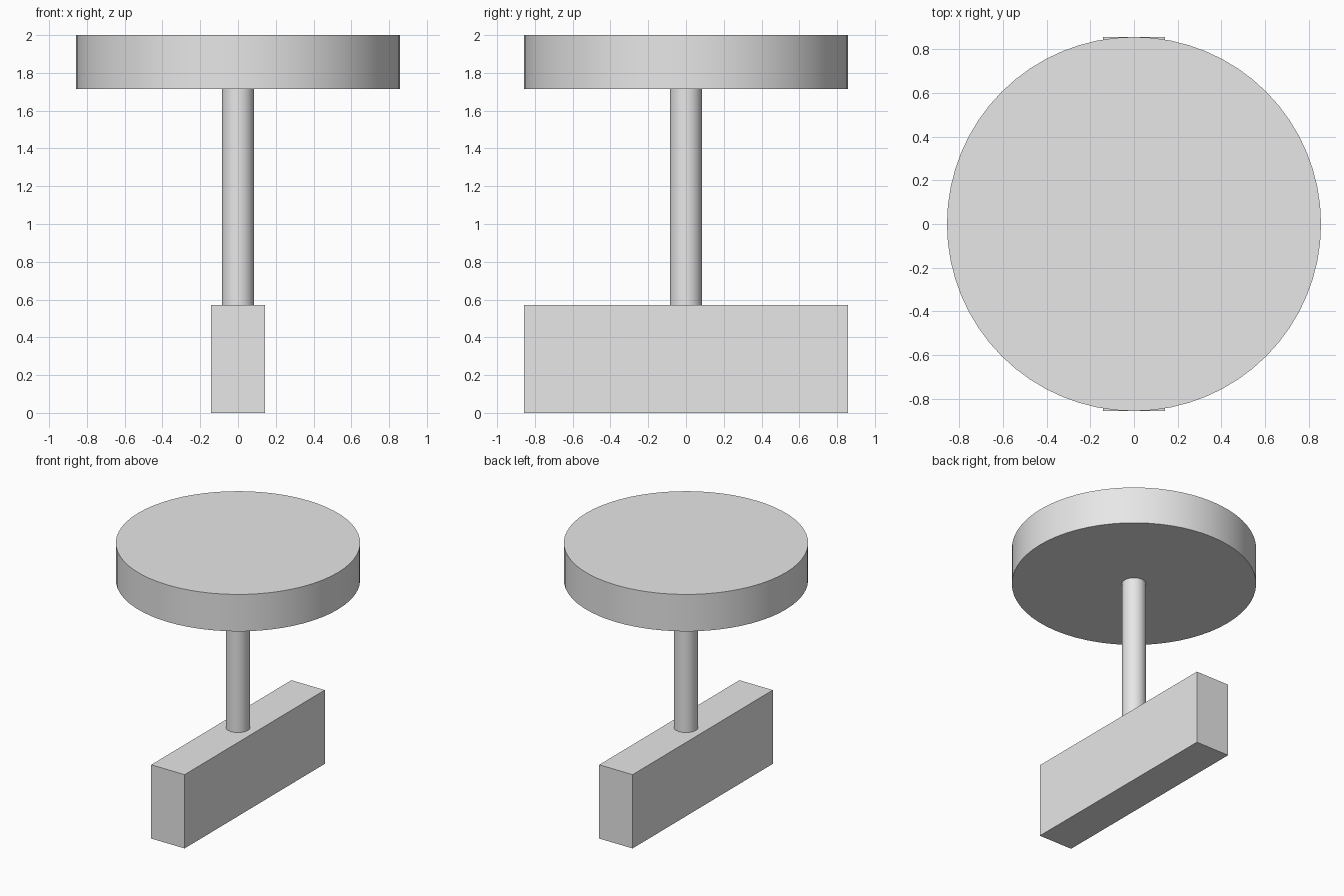
import bpy
import math

# Remove the default cube
cube = bpy.data.objects.get("Cube")
if cube:
    bpy.data.objects.remove(cube, do_unlink=True)

# Single light grey colour
GREY = (0.8, 0.8, 0.8, 1.0)
grey = bpy.data.materials.new("light_grey")
grey.use_nodes = True
grey.diffuse_color = GREY
grey.node_tree.nodes["Principled BSDF"].inputs["Base Color"].default_value = GREY

BASE_TOP = 0.571
DISC_BOTTOM = 1.714
TOP = 2.0
RADIUS = 0.857


def finish(name):
    obj = bpy.context.object
    obj.name = obj.data.name = name
    obj.data.materials.append(grey)
    return obj


def cylinder(name, radius, bottom, top):
    bpy.ops.mesh.primitive_cylinder_add(
        vertices=64, radius=radius, depth=top - bottom,
        location=(0, 0, (bottom + top) / 2))
    bpy.ops.object.shade_smooth_by_angle(angle=math.radians(30))
    return finish(name)


# Upright slab that carries the post
bpy.ops.mesh.primitive_cube_add(size=1, location=(0, 0, BASE_TOP / 2))
base = finish("base_block")
for v in base.data.vertices:
    v.co.x *= RADIUS / 3
    v.co.y *= RADIUS * 2
    v.co.z *= BASE_TOP

# Post and round top
cylinder("post", 0.085, BASE_TOP, DISC_BOTTOM)
cylinder("round_top", RADIUS, DISC_BOTTOM, TOP)
